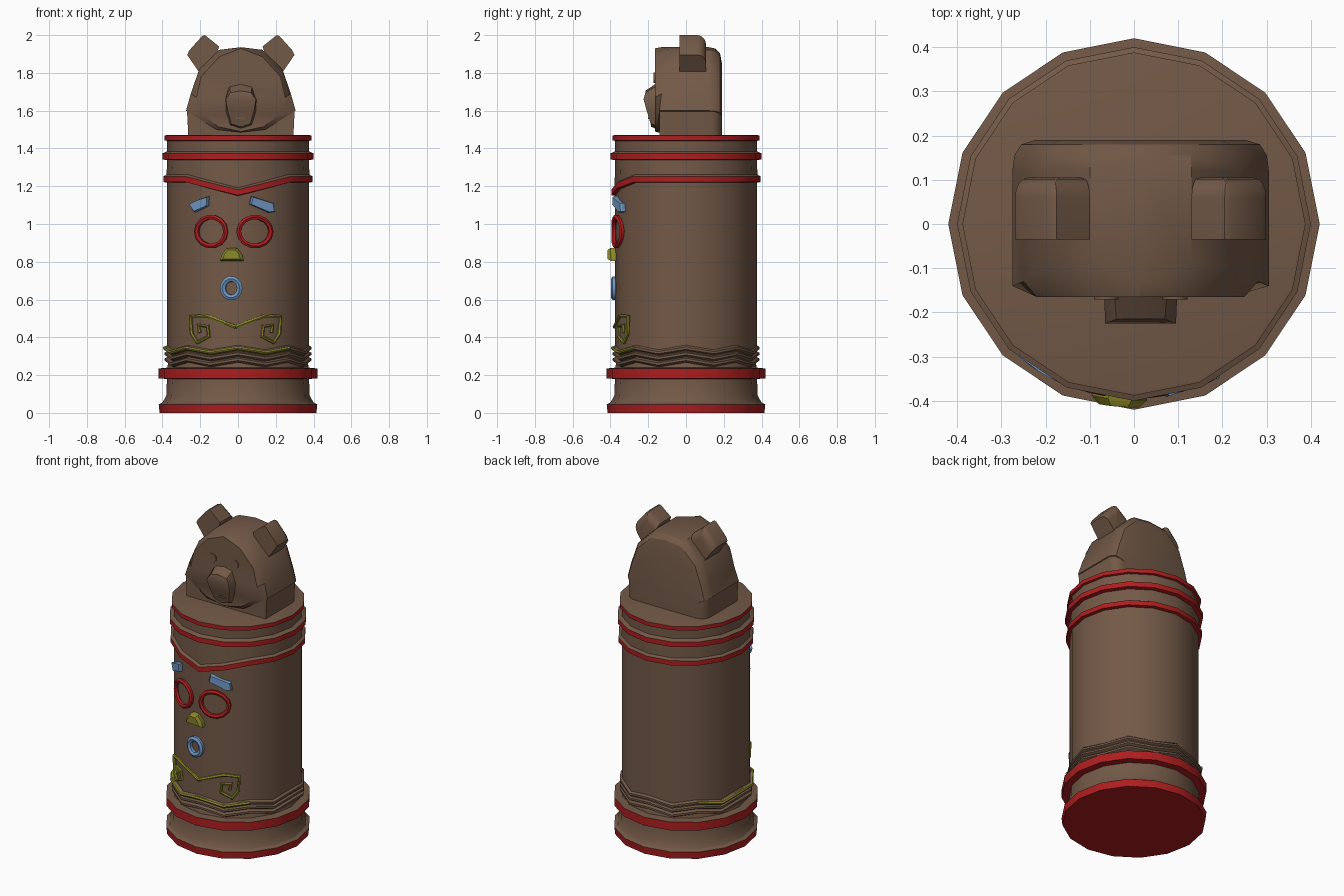
import bpy, bmesh, math
from mathutils import Vector

SIDES = 16
RADIUS = 0.375      # main column
HEAD_X = 0.015      # the head sits slightly off centre

cube = bpy.data.objects.get("Cube")
if cube:
    bpy.data.objects.remove(cube)


def material(name, colour):
    mat = bpy.data.materials.new(name)
    mat.use_nodes = True
    mat.diffuse_color = (*colour, 1)
    mat.node_tree.nodes["Principled BSDF"].inputs["Base Color"].default_value = (*colour, 1)
    return mat


WOOD = material("brown wood", (0.17, 0.1, 0.063))
RED = material("red paint", (0.42, 0.013, 0.014))
BLUE = material("blue paint", (0.16, 0.31, 0.55))
OLIVE = material("olive paint", (0.26, 0.25, 0.022))
parts = []


def add_object(name, mesh, *mats):
    obj = bpy.data.objects.new(name, mesh)
    bpy.context.collection.objects.link(obj)
    for mat in mats:
        mesh.materials.append(mat)
    parts.append(obj)
    return obj


def finish(name, bm, *mats):
    bmesh.ops.recalc_face_normals(bm, faces=bm.faces)
    mesh = bpy.data.meshes.new(name)
    bm.to_mesh(mesh)
    bm.free()
    return add_object(name, mesh, *mats)


def connect(bm, rings, slots=None):
    """Skin closed rings of points with quads."""
    rows = [[bm.verts.new(p) for p in ring] for ring in rings]
    for j, (low, high) in enumerate(zip(rows, rows[1:])):
        for i in range(len(low)):
            n = (i + 1) % len(low)
            face = bm.faces.new((low[i], low[n], high[n], high[i]))
            face.material_index = slots[j] if slots else 0
    return rows


def lathe(name, profile, wave=lambda k: 0):
    """Profile points: radius, height, share of the wave, colour slot of the band above."""
    bm = bmesh.new()
    rings = []
    for r, z, share, _ in profile:
        angles = [math.tau * k / SIDES for k in range(SIDES)]
        rings.append([(r * math.cos(a), r * math.sin(a), z + share * wave(k))
                      for k, a in enumerate(angles)])
    rows = connect(bm, rings, [p[3] for p in profile])
    bm.faces.new(rows[0]).material_index = profile[0][3]
    bm.faces.new(rows[-1])
    return finish(name, bm, WOOD, RED)


def mirrored(half):
    """Full ring from a half outline running bottom centre to top centre."""
    right = [(HEAD_X + x, y, z) for x, y, z in half]
    left = [(HEAD_X - x, y, z) for x, y, z in half[-2:0:-1]]
    return right + left


def loft(name, halves, mat):
    """Symmetric loft whose two ends are closed with left-to-right strips."""
    bm = bmesh.new()
    rows = connect(bm, [mirrored(h) for h in halves])
    for row in (rows[0], rows[-1]):
        n = len(row)
        for i in range(n // 2):
            ids = dict.fromkeys((i, i + 1, n - i - 1, (n - i) % n))
            bm.faces.new([row[j] for j in ids])
    return finish(name, bm, mat)


def prism(name, outline, y0, y1, mat, round_back=0, rounded=lambda edge: True):
    bm = bmesh.new()
    rows = connect(bm, [[(x, y, z) for x, z in outline] for y in (y0, y1)])
    for row in rows:
        bm.faces.new(row)
    if round_back:
        edges = [e for e in bm.edges if all(v.co.y == rows[1][0].co.y for v in e.verts) and rounded(e)]
        bmesh.ops.bevel(bm, geom=edges, offset=round_back, segments=4, profile=0.5, affect='EDGES')
    return finish(name, bm, mat)


def wrap(x, z, out=0.0):
    """Point on the front of the column, pushed outwards."""
    a = math.asin(x / RADIUS)
    r = RADIUS + out
    return (r * math.sin(a), -r * math.cos(a), z)


def plate(name, outline, out, shrink, mat):
    mid = sum((Vector(p) for p in outline), Vector((0, 0))) / len(outline)
    front = [mid + (Vector(p) - mid) * shrink for p in outline]
    bm = bmesh.new()
    rows = connect(bm, [[wrap(x, z, -0.02) for x, z in outline],
                        [wrap(x, z, out * 0.6) for x, z in outline],
                        [wrap(x, z, out) for x, z in front]])
    bm.faces.new(rows[0])
    bm.faces.new(rows[-1])
    return finish(name, bm, mat)


def tube(name, points, thickness, mat, closed=False):
    curve = bpy.data.curves.new(name, 'CURVE')
    curve.dimensions = '3D'
    curve.bevel_depth = thickness
    curve.bevel_resolution = 1
    curve.use_fill_caps = True
    spline = curve.splines.new('POLY')
    spline.points.add(len(points) - 1)
    for point, co in zip(spline.points, points):
        point.co = (*co, 1)
    spline.use_cyclic_u = closed
    helper = bpy.data.objects.new(name + " path", curve)
    mesh = bpy.data.meshes.new_from_object(helper)
    bpy.data.objects.remove(helper)
    mesh.materials.clear()
    return add_object(name, mesh, mat)


def oval(name, x, z, rx, rz, thickness, mat):
    ring = [math.tau * i / 14 for i in range(14)]
    points = [wrap(x + rx * math.cos(a), z + rz * math.sin(a), 0.006) for a in ring]
    return tube(name, points, thickness, mat, True)


# Column: base with two red rims, zigzag ledges, shaft and top rims
lathe("base", [(0.415, 0, 0, 1), (0.42, 0.045, 0, 0), (0.4, 0.055, 0, 0), (0.38, 0.09, 0, 0),
               (0.376, 0.18, 0, 1), (0.42, 0.182, 0, 1), (0.42, 0.235, 0, 0), (0.37, 0.24, 0, 0)])
zigzag = lambda k: 0.012 if k % 2 == 0 else -0.012
ledges = [(0.375, 0.23, 0, 0)]
for z in (0.265, 0.295, 0.325):
    ledges += [(0.37, z - 0.01, 1, 0), (0.388, z, 1, 0), (0.388, z + 0.012, 1, 0)]
lathe("zigzag_ledges", ledges + [(0.37, 0.35, 1, 0)], zigzag)
lathe("shaft", [(RADIUS, 0.3, 0, 0), (RADIUS, 1.25, 0, 0)])
dips = {12: -0.07, 11: -0.033, 13: -0.033}
lathe("pointed_brow_band", [(0.37, 1.218, 1, 1), (0.395, 1.222, 1, 1), (0.395, 1.252, 1, 0),
                            (0.378, 1.262, 1, 0), (0.376, 1.33, 0, 0)], lambda k: dips.get(k, 0))
lathe("top_rims", [(0.376, 1.3, 0, 0), (0.376, 1.338, 0, 1), (0.4, 1.342, 0, 1), (0.4, 1.374, 0, 0),
                   (0.375, 1.385, 0, 0), (0.375, 1.44, 0, 1), (0.388, 1.443, 0, 1), (0.388, 1.468, 0, 0),
                   (0.38, 1.47, 0, 0)])

# Painted face on the shaft
oval("right_eye_ring", -0.14, 0.96, 0.076, 0.077, 0.014, RED)
oval("left_eye_ring", 0.088, 0.96, 0.084, 0.077, 0.014, RED)
oval("mouth_ring", -0.035, 0.66, 0.044, 0.05, 0.017, BLUE)
plate("right_eyebrow", [(-0.25, 1.105), (-0.225, 1.063), (-0.155, 1.095), (-0.152, 1.145), (-0.2, 1.13)],
      0.022, 0.9, BLUE)
plate("left_eyebrow", [(0.06, 1.105), (0.16, 1.06), (0.188, 1.065), (0.18, 1.11), (0.07, 1.147)],
      0.022, 0.9, BLUE)
plate("nose", [(-0.09, 0.805), (0.028, 0.805), (0.02, 0.84), (-0.005, 0.873), (-0.055, 0.873), (-0.08, 0.84)],
      0.04, 0.7, OLIVE)

# Curled moustache and the painted zigzag line
curl = [(0, 0.455), (0.155, 0.515), (0.235, 0.51), (0.23, 0.42), (0.2, 0.372), (0.14, 0.405),
        (0.145, 0.458), (0.195, 0.465), (0.188, 0.425)]
for side, sign in (("left", 1), ("right", -1)):
    tube(side + "_moustache", [wrap(-0.013 + sign * x, z, 0.004) for x, z in curl], 0.01, OLIVE)
line = []
for k in range(6, 15):
    a = math.tau * k / SIDES
    line.append((0.388 * math.cos(a), 0.388 * math.sin(a), 0.332 + zigzag(k)))
tube("zigzag_line", line, 0.01, OLIVE)

# Bear head: face front, widest shell, then a rounded back
face = [(0, 1.49), (0.12, 1.515), (0.205, 1.58), (0.235, 1.67), (0.21, 1.78), (0.115, 1.885), (0, 1.93)]
shell = [(0, 1.485), (0.13, 1.5), (0.29, 1.6), (0.265, 1.69), (0.22, 1.82), (0.115, 1.922), (0, 1.936)]
shell_y = [-0.15, -0.15, -0.14, -0.13, -0.1, -0.09, -0.13]
head = [[(x, -0.165, z) for x, z in face],
        [(x, y, z) for (x, z), y in zip(shell, shell_y)]]
for y, s in ((0.12, 1), (0.155, 0.985), (0.18, 0.93), (0.19, 0.82)):
    head.append([(x * s, y, 1.47 + (z - 1.47) * s) for x, z in shell])
loft("bear_head", head, WOOD)
upright = lambda e: abs(e.verts[0].co.z - e.verts[1].co.z) > 0.05
neck = [(HEAD_X - 0.278, 1.465), (HEAD_X + 0.278, 1.465), (HEAD_X + 0.285, 1.6), (HEAD_X - 0.285, 1.6)]
prism("bear_neck", neck, -0.14, 0.19, WOOD, 0.06, upright)

# Ears, with the upper back edge rounded
ear = [(0.155, 1.82), (0.222, 1.805), (0.284, 1.895), (0.272, 1.92), (0.205, 1.995), (0.19, 2.0), (0.115, 1.94)]
for side, sign in (("left", 1), ("right", -1)):
    outline = [(HEAD_X + sign * x, z) for x, z in ear]
    prism(side + "_ear", outline, -0.035, 0.105, WOOD, 0.045,
          lambda e: sum(v.co.z for v in e.verts) / 2 > 1.9)
    # Small carved eyes
    eye = [(HEAD_X + sign * 0.078 + 0.028 * math.cos(math.tau * i / 12),
            1.775 + 0.028 * math.sin(math.tau * i / 12)) for i in range(12)]
    prism(side + "_bear_eye", eye, -0.171, -0.15, WOOD)

# Snout and mouth
snout_base = [(0, 1.5), (0.06, 1.52), (0.08, 1.59), (0.083, 1.66), (0.06, 1.735), (0, 1.75)]
snout_tip = [(0, -0.185, 1.515), (0.05, -0.187, 1.53), (0.07, -0.208, 1.6),
             (0.08, -0.225, 1.66), (0.055, -0.215, 1.695), (0, -0.215, 1.705)]
loft("bear_snout", [[(x, -0.15, z) for x, z in snout_base], snout_tip], WOOD)
lip = [(HEAD_X + x, z) for x, z in ((-0.025, 1.555), (0.025, 1.555), (0.025, 1.565), (-0.025, 1.565))]
prism("bear_mouth", lip, -0.2, -0.17, WOOD)

# Smooth the round parts and keep the carved edges sharp
bpy.ops.object.select_all(action='DESELECT')
for obj in parts:
    obj.select_set(True)
bpy.context.view_layer.objects.active = parts[0]
bpy.ops.object.shade_smooth_by_angle(angle=math.radians(32))
